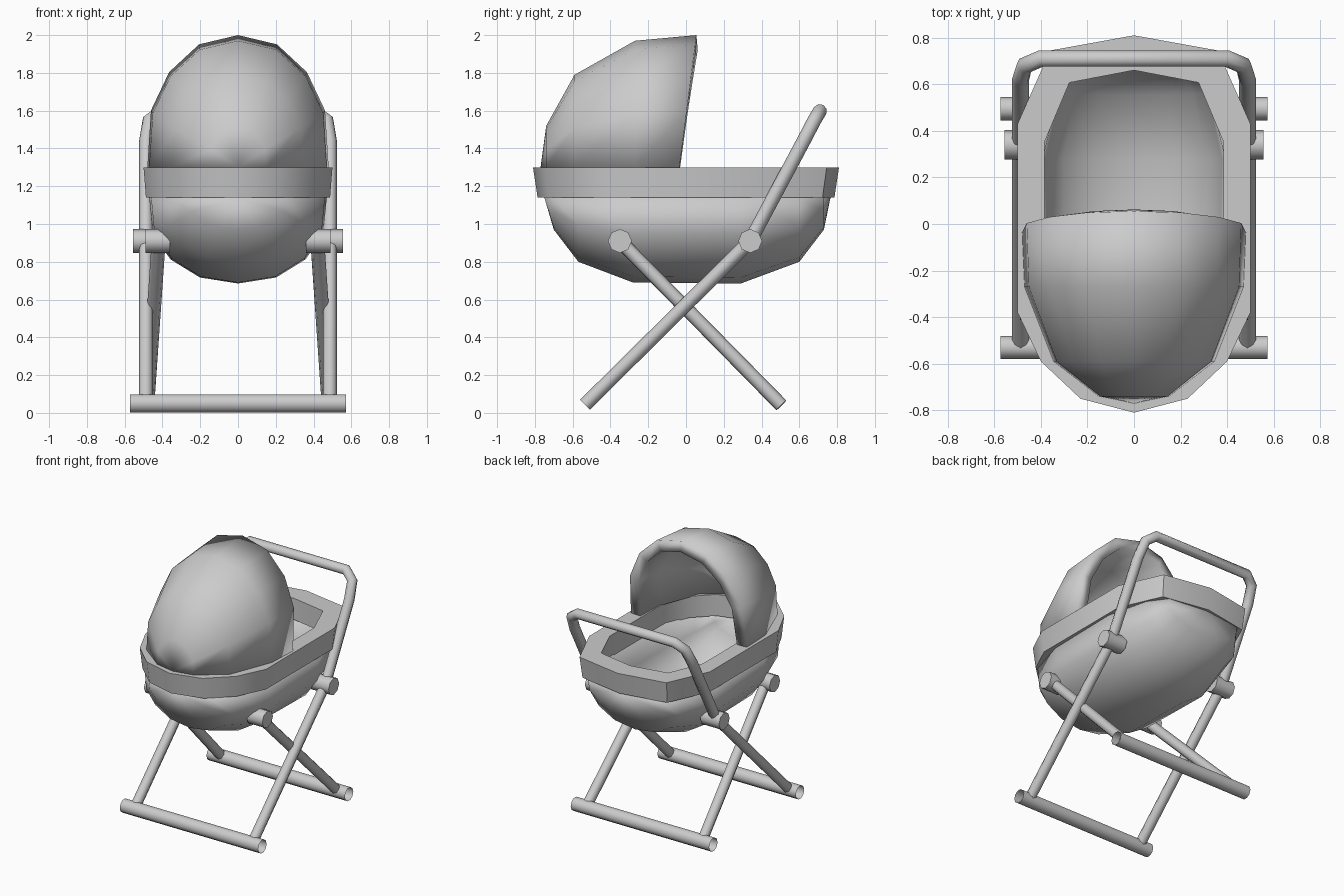
import bpy, bmesh, math
from mathutils import Vector

cube = bpy.data.objects.get("Cube")
if cube:
    bpy.data.objects.remove(cube)

grey = bpy.data.materials.new("plain grey")
grey.use_nodes = True
grey.diffuse_color = (0.6, 0.6, 0.6, 1)
grey.node_tree.nodes["Principled BSDF"].inputs["Base Color"].default_value = (0.6, 0.6, 0.6, 1)


def finish(obj, angle=40):
    obj.data.materials.clear()
    obj.data.materials.append(grey)
    bpy.ops.object.select_all(action="DESELECT")
    obj.select_set(True)
    bpy.context.view_layer.objects.active = obj
    bpy.ops.object.shade_smooth_by_angle(angle=math.radians(angle))


def add_mesh(name, bm):
    mesh = bpy.data.meshes.new(name)
    bm.to_mesh(mesh)
    bm.free()
    obj = bpy.data.objects.new(name, mesh)
    bpy.context.collection.objects.link(obj)
    return obj


def tube(name, points, radius, sides=8, caps=True):
    """Round tube along a path of points."""
    curve = bpy.data.curves.new(name, "CURVE")
    curve.dimensions = "3D"
    curve.bevel_depth = radius
    curve.bevel_resolution = (sides - 4) // 2
    curve.use_fill_caps = caps
    spline = curve.splines.new("POLY")
    spline.points.add(len(points) - 1)
    for p, co in zip(spline.points, points):
        p.co = (*co, 1)
    obj = bpy.data.objects.new(name, curve)
    bpy.context.collection.objects.link(obj)
    bpy.ops.object.select_all(action="DESELECT")
    obj.select_set(True)
    bpy.context.view_layer.objects.active = obj
    bpy.ops.object.convert(target="MESH")
    finish(bpy.context.object, 50)


# Half arch as (width, height) fractions, mirrored to a full arch
HALF = [(1, 0), (0.96, 0.43), (0.76, 0.72), (0.43, 0.93)]
ARCH = HALF + [(0, 1)] + [(-x, z) for x, z in reversed(HALF)]


def arched_shell(name, stations, base, up, thickness, lean=0):
    """Loft arches along y; each station is (y, half width, height)."""
    bm = bmesh.new()
    rows = []
    for i, (y, w, h) in enumerate(stations):
        shear = lean if i == len(stations) - 1 else 0
        rows.append([bm.verts.new((x * w, y + shear * z, base + up * z * h))
                     for x, z in ARCH])
    for a, b in zip(rows, rows[1:]):
        for i in range(len(ARCH) - 1):
            bm.faces.new((a[i], a[i + 1], b[i + 1], b[i]))
    bmesh.ops.remove_doubles(bm, verts=bm.verts, dist=0.001)
    bmesh.ops.recalc_face_normals(bm, faces=bm.faces)
    bm.normal_update()
    middle = Vector((0, stations[len(stations) // 2][0], base))
    if sum(f.normal.dot(f.calc_center_median() - middle) for f in bm.faces) < 0:
        bmesh.ops.reverse_faces(bm, faces=bm.faces)
    obj = add_mesh(name, bm)
    wall = obj.modifiers.new("wall", "SOLIDIFY")
    wall.thickness = thickness
    wall.offset = -1
    finish(obj)


# Basket body and hood
arched_shell("basket", [(-0.75, 0, 0), (-0.70, 0.25, 0.17), (-0.57, 0.375, 0.34),
                        (-0.28, 0.46, 0.45), (0.29, 0.47, 0.455), (0.60, 0.395, 0.34),
                        (0.73, 0.30, 0.17), (0.765, 0, 0)], 1.14, -1, 0.08)
arched_shell("hood", [(-0.77, 0, 0), (-0.74, 0.15, 0.22), (-0.59, 0.345, 0.49),
                      (-0.27, 0.47, 0.67), (-0.035, 0.48, 0.70)], 1.30, 1, 0.08, 0.09)

# Rim band around the basket
side = [(0.23, -0.75), (0.40, -0.59), (0.5, -0.38), (0.5, 0.43), (0.36, 0.745)]
outline = [(0, -0.81)] + side + [(0, 0.81)] + [(-x, y) for x, y in reversed(side)]
bm = bmesh.new()
loops = [[bm.verts.new((x * sx, y * sy, z)) for x, y in outline]
         for sx, sy, z in [(1, 1, 1.30), (0.975, 0.97, 1.14),
                           (0.77, 0.815, 1.14), (0.77, 0.815, 1.30)]]
n = len(outline)
for k in range(4):
    a, b = loops[k], loops[(k + 1) % 4]
    for i in range(n):
        j = (i + 1) % n
        bm.faces.new((a[i], b[i], b[j], a[j]))
bmesh.ops.recalc_face_normals(bm, faces=bm.faces)
finish(add_mesh("rim", bm))

# Handle frame: one tube up both sides and across the top
arm = [(0.487, -0.535, 0.043), (0.487, 0.34, 0.91), (0.487, 0.62, 1.435),
       (0.47, 0.68, 1.55), (0.40, 0.71, 1.60)]
tube("handle_frame", arm + [(-x, y, z) for x, y, z in reversed(arm)], 0.037)

# Crossing legs and pivots on each side
for word, s in (("left", 1), ("right", -1)):
    tube(word + "_crossing_leg", [(s * 0.48, 0.505, 0.04), (s * 0.42, -0.35, 0.91)], 0.037)
    tube(word + "_back_pivot", [(s * 0.40, 0.34, 0.91), (s * 0.555, 0.34, 0.91)], 0.063)
    tube(word + "_front_pivot", [(s * 0.36, -0.35, 0.91), (s * 0.49, -0.35, 0.91)], 0.063)

# Foot bars are open tubes
for word, y in (("front", -0.53), ("back", 0.495)):
    tube(word + "_foot_bar", [(-0.573, y, 0.05), (0.573, y, 0.05)], 0.05, 10, False)
